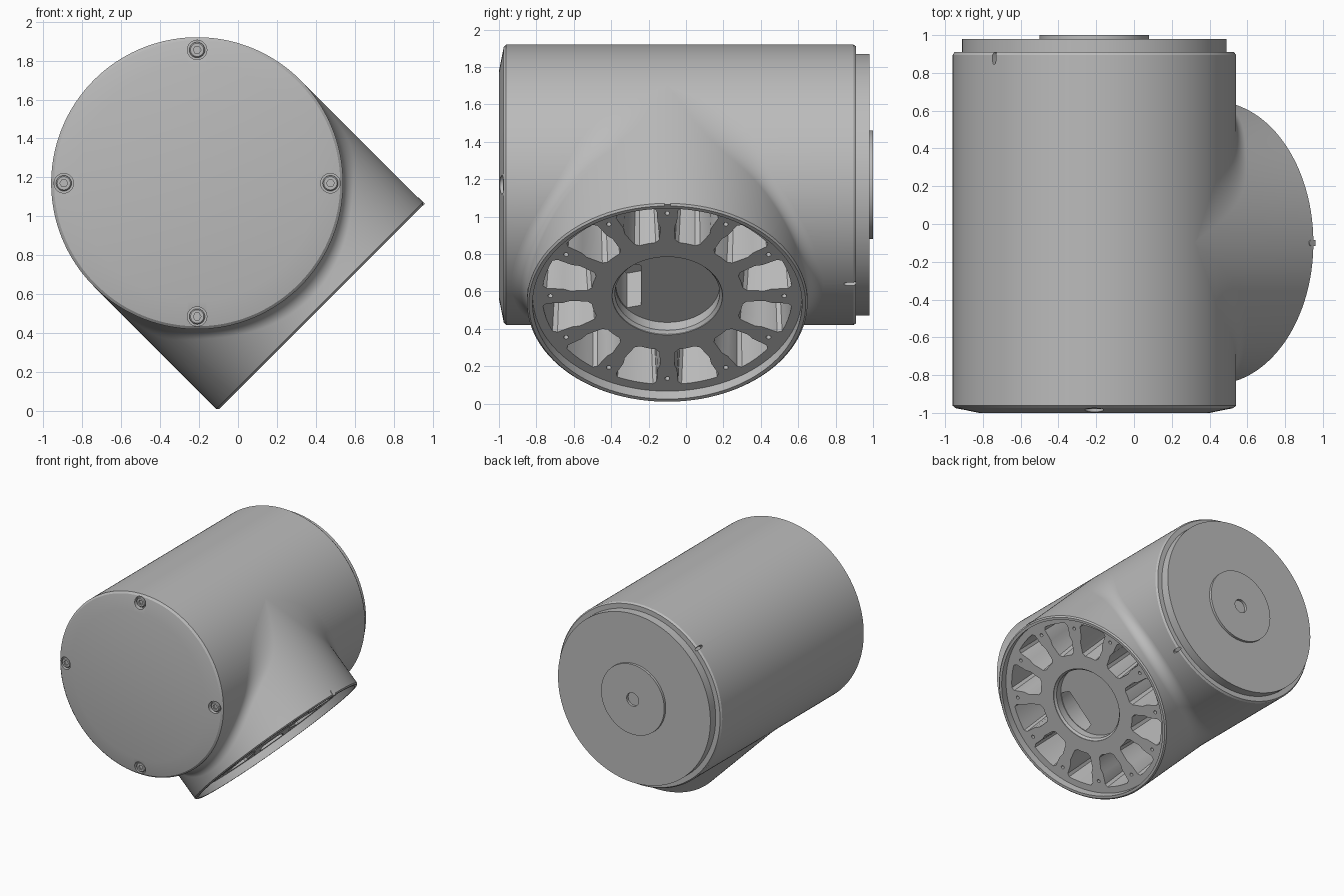
import bpy, bmesh
from math import sin, cos, pi, radians, asin
from mathutils import Matrix, Vector

cube = bpy.data.objects.get("Cube")
if cube:
    bpy.data.objects.remove(cube, do_unlink=True)

metal = bpy.data.materials.new("grey metal")
metal.use_nodes = True
GREY = (0.5, 0.5, 0.5, 1)
metal.diffuse_color = GREY
metal.node_tree.nodes["Principled BSDF"].inputs["Base Color"].default_value = GREY

R = 0.75                      # shared radius of body and branch
CX, CZ, BY = -0.21, 1.17, -0.1


def frame(x_axis, z_axis, origin):
    x, z = Vector(x_axis).normalized(), Vector(z_axis).normalized()
    m = Matrix((x, z.cross(x), z)).transposed().to_4x4()
    m.translation = origin
    return m


BODY = frame((1, 0, 0), (0, 1, 0), (CX, 0, CZ))
BRANCH = frame((0, 1, 0), (1, 0, -1), (CX, BY, CZ))


def finish(bm, name, matrix):
    bmesh.ops.transform(bm, matrix=matrix, verts=bm.verts)
    bmesh.ops.recalc_face_normals(bm, faces=bm.faces)
    me = bpy.data.meshes.new(name)
    bm.to_mesh(me)
    bm.free()
    me.materials.append(metal)
    ob = bpy.data.objects.new(name, me)
    bpy.context.collection.objects.link(ob)
    return ob


def skin(bm, rings, caps=True):
    """Bridge equal-length closed rings of points."""
    rows = [[bm.verts.new(p) for p in ring] for ring in rings]
    n = len(rows[0])
    for a, b in zip(rows, rows[1:]):
        for i in range(n):
            j = (i + 1) % n
            bm.faces.new((a[i], a[j], b[j], b[i]))
    if caps:
        bm.faces.new(rows[0][::-1])
        bm.faces.new(rows[-1])


def circle(r, z, n, cx=0, cy=0):
    return [(cx + r * cos(2 * pi * i / n), cy + r * sin(2 * pi * i / n), z) for i in range(n)]


def lathe(bm, profile, n=128, cx=0, cy=0):
    skin(bm, [circle(r, z, n, cx, cy) for r, z in profile])


def prism(bm, outline, z0, z1, taper=1.0):
    c = sum((Vector(p) for p in outline), Vector((0, 0))) / len(outline)
    low = [c + (Vector(p) - c) * taper for p in outline]
    skin(bm, [[(p.x, p.y, z0) for p in low], [(p[0], p[1], z1) for p in outline]])


def notch(bm, angle, z):
    """Small round-ended slot pressed into a cylinder wall."""
    slot = [(0.012 * cos(a), 0.022 * sin(a) + (0.014 if sin(a) > 0 else -0.014))
            for a in [2 * pi * (i + 0.5) / 16 for i in range(16)]]
    d = Vector((cos(angle), sin(angle), 0))
    t = Vector((-sin(angle), cos(angle), 0))
    skin(bm, [[d * r + t * p[0] + Vector((0, 0, z + p[1])) for p in slot] for r in (R - 0.025, R + 0.03)])


def cut(ob, cutter):
    cutter.hide_render = True
    mod = ob.modifiers.new("cut", 'BOOLEAN')
    mod.object, mod.operation, mod.solver = cutter, 'DIFFERENCE', 'EXACT'
    mod.use_self = True
    dg = bpy.context.evaluated_depsgraph_get()
    dg.update()
    me = bpy.data.meshes.new_from_object(ob.evaluated_get(dg))
    ob.modifiers.clear()
    ob.data = me
    bpy.data.objects.remove(cutter, do_unlink=True)


# Main body: coned front cover, chamfered rear shoulder, stepped rear plate
bm = bmesh.new()
lathe(bm, [(0.61, -1), (0.735, -0.975), (R, -0.962), (R, 0.895), (0.74, 0.91),
           (0.70, 0.91), (0.70, 0.98)], 160)
body = finish(bm, "main_body", BODY)

SCREWS = [(0.685 * cos(k * pi / 2), 0.685 * sin(k * pi / 2)) for k in range(4)]
bm = bmesh.new()
for x, y in SCREWS:
    lathe(bm, [(0.05, -0.955), (0.05, -1.1)], 32, x, y)
for a in (pi / 4, pi * 5 / 4):
    notch(bm, a, 0.88)
cut(body, finish(bm, "body_cutter", BODY))
bm = bmesh.new()
lathe(bm, [(0.72, 0.3), (0.72, 1.1)])
cut(body, finish(bm, "cavity_cutter", BRANCH))

# Rear hub disc with a centre hole
bm = bmesh.new()
lathe(bm, [(0.055, 0.96), (0.055, 1), (0.29, 1), (0.29, 0.97)])
bm.faces.ensure_lookup_table()
bmesh.ops.delete(bm, geom=[f for f in bm.faces if len(f.verts) > 4 and f.calc_center_median().z > 0.965],
                 context='FACES_ONLY')
finish(bm, "rear_hub_disc", BODY)

# Cover screws with hexagon sockets
for k, (x, y) in enumerate(SCREWS):
    bm = bmesh.new()
    lathe(bm, [(0.04, -0.95), (0.04, -0.973), (0.034, -0.979)], 32, x, y)
    screw = finish(bm, "cover_screw_%d" % (k + 1), BODY)
    bm = bmesh.new()
    lathe(bm, [(0.02, -0.965), (0.02, -1)], 6, x, y)
    cut(screw, finish(bm, "socket_cutter", BODY))

# Branch shell: blend out of the body, straight wall, then recessed rim
N, STEPS = 160, 10
rings = [[] for _ in range(STEPS + 5)]
for i in range(N):
    a = 2 * pi * i / N
    c, s = cos(a), sin(a)
    r = 0.08 + 0.62 * abs(s) ** 10
    centre = Vector(((R + r) * c, (R + r) * s, (R + r) * abs(c)))
    to_body, to_wall = Vector((0, -s, -abs(c))), Vector((-c, -s, 0))
    for k in range(STEPS + 1):
        rings[k].append(centre + r * to_body.lerp(to_wall, k / STEPS).normalized())
    for k, (rad, z) in enumerate([(R, 0.89), (0.74, 0.9), (0.72, 0.9), (0.72, 0.83)]):
        rings[STEPS + 1 + k].append(Vector((rad * c, rad * s, z)))
bm = bmesh.new()
skin(bm, rings, caps=False)
# small index slot on the rim
shell = finish(bm, "branch_shell", BRANCH)
bm = bmesh.new()
slot = [(0.016 * cos(t), 0.016 * sin(t)) for t in [pi * i / 8 + pi for i in range(9)]]
prof = [(x, 0.872 + z) for x, z in slot] + [(0.016, 0.902), (-0.016, 0.902)]
skin(bm, [[(x, y, z) for x, z in prof] for y in (0.741, 0.754)])
finish(bm, "rim_index_key", BRANCH)

# Flange: twelve spokes between hub and rim, pockets, screw holes and bore
FACE = 0.84
bm = bmesh.new()
lathe(bm, [(0.722, 0.3), (0.722, FACE)])
flange = finish(bm, "branch_flange", BRANCH)

SIDE = [(0.405, 0.06), (0.425, 0.04), (0.52, 0.035), (0.56, 0.05), (0.65, 0.055), (0.672, 0.075)]
bm = bmesh.new()
for k in range(12):
    mid = radians(30 * k + 15)
    half = [(r, radians(15) - asin(w / r)) for r, w in SIDE]
    r_in, r_out = half[0], half[-1]
    loop = half + [(r_out[0], r_out[1] * t) for t in (0.5, 0, -0.5)]
    loop += [(r, -h) for r, h in reversed(half)] + [(r_in[0], 0)]
    prism(bm, [(r * cos(mid + h), r * sin(mid + h)) for r, h in loop], 0.5, FACE + 0.05, 0.82)
    a = radians(30 * k)
    lathe(bm, [(0.013, FACE - 0.08), (0.013, FACE + 0.05)], 16, 0.625 * cos(a), 0.625 * sin(a))
lathe(bm, [(0.28, FACE - 0.08), (0.28, FACE - 0.02), (0.295, FACE - 0.005), (0.295, FACE + 0.05)], 96)
cut(flange, finish(bm, "flange_cutter", BRANCH))

# Cable opening in the bore floor
bm = bmesh.new()
arc = [(0.275 * cos(t), 0.275 * sin(t)) for t in [radians(142 + 76 * i / 12) for i in range(13)]]
prism(bm, arc + [(-0.14, -0.15), (-0.14, 0.15)], 0.5, FACE - 0.03)
cut(flange, finish(bm, "opening_cutter", BRANCH))

# Smooth round surfaces while keeping machined edges crisp
for ob in bpy.context.scene.objects:
    ob.select_set(ob.type == 'MESH')
bpy.context.view_layer.objects.active = body
bpy.ops.object.shade_smooth_by_angle(angle=radians(25))
